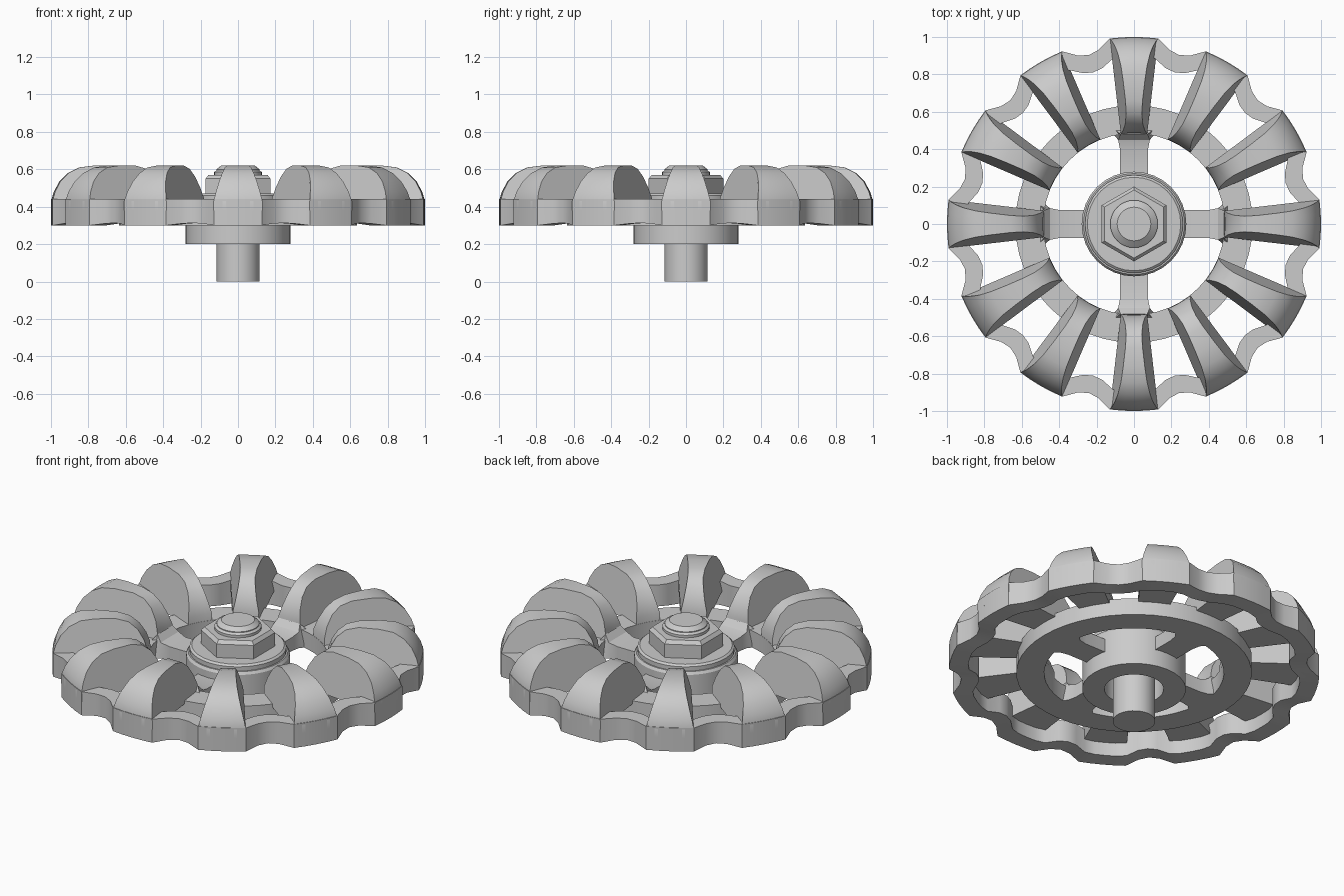
import bpy, bmesh
from math import sin, cos, pi, radians, sqrt

if "Cube" in bpy.data.objects:
    bpy.data.objects.remove(bpy.data.objects["Cube"])


def finish(name, bm, angle=30):
    bmesh.ops.recalc_face_normals(bm, faces=bm.faces)
    me = bpy.data.meshes.new(name)
    bm.to_mesh(me)
    bm.free()
    ob = bpy.data.objects.new(name, me)
    bpy.context.collection.objects.link(ob)
    bpy.ops.object.select_all(action='DESELECT')
    ob.select_set(True)
    bpy.context.view_layer.objects.active = ob
    bpy.ops.object.shade_smooth_by_angle(angle=radians(angle))
    return ob


def skin(name, loops, closed=False, cap=True, angle=30):
    """Join equal-length point loops; cap the ends or close the chain."""
    bm = bmesh.new()
    rows = [[bm.verts.new(p) for p in loop] for loop in loops]
    n = len(rows[0])
    for i in range(len(rows) if closed else len(rows) - 1):
        a, b = rows[i], rows[(i + 1) % len(rows)]
        for j in range(n):
            k = (j + 1) % n
            bm.faces.new((a[j], a[k], b[k], b[j]))
    if cap and not closed:
        bm.faces.new(rows[0])
        bm.faces.new(rows[-1])
    return finish(name, bm, angle)


def lathe(name, profile, sides=32, turn=0, closed=False):
    ring = [turn + 2 * pi * j / sides for j in range(sides)]
    return skin(name, [[(r * cos(t), r * sin(t), z) for t in ring] for r, z in profile], closed)


def spin_copies(ob, count):
    for i in range(1, count):
        c = ob.copy()
        c.name = f"{ob.name}_{i + 1}"
        c.rotation_euler.z = 2 * pi * i / count
        bpy.context.collection.objects.link(c)


# stem and its bevelled tip
lathe("stem", [(0.115, 0), (0.115, 0.6), (0.09, 0.62)])

# bored hub, washer and hex nut
lathe("hub", [(0.16, 0.2), (0.28, 0.2), (0.28, 0.42), (0.27, 0.435), (0.16, 0.435)], closed=True)
lathe("washer", [(0.25, 0.42), (0.262, 0.435), (0.262, 0.46), (0.25, 0.47)])
lathe("nut", [(0.2, 0.465), (0.2, 0.55), (0.182, 0.57)], 6, pi / 2)
lathe("nut_collar", [(0.127, 0.56), (0.127, 0.585), (0.115, 0.595)])

# inner ring
lathe("inner_ring", [(0.485, 0.3), (0.635, 0.3), (0.635, 0.4), (0.485, 0.4)], 48, closed=True)

# spokes, flared and rising where they meet the ring
spoke_path = [(0.25, 0.075, 0.38), (0.4, 0.075, 0.38), (0.45, 0.085, 0.395),
              (0.48, 0.11, 0.43), (0.5, 0.15, 0.40)]
spoke = skin("spoke", [[(x, -w, 0.3), (x, w, 0.3), (x, w * (0.65 if x > 0.47 else 1), z),
                        (x, -w * (0.65 if x > 0.47 else 1), z)] for x, w, z in spoke_path])
spin_copies(spoke, 4)

# scalloped outer rim: twelve lobes with shallow valleys
lobe = [(-7.4, 1, 0.89), (-3.7, 1, 0.9), (0, 1, 0.9), (3.7, 1, 0.9), (7.4, 1, 0.89),
        (11.5, 0.95, 0.85), (15, 0.935, 0.84), (18.5, 0.95, 0.85)]
sections = []
for i in range(12):
    for deg, ro, ri in lobe:
        t = radians(30 * i + deg)
        low = 0.3 + (1 - ro) * 0.2
        sections.append([(r * cos(t), r * sin(t), z) for r, z in
                         ((ri, low), (ro, low), (ro, 0.44), (ri, 0.44))])
skin("outer_rim", sections, closed=True)

# arched finger grips bridging the ring and the rim
arch = [(0.485, 0.38), (0.487, 0.44), (0.505, 0.5), (0.54, 0.56), (0.59, 0.602), (0.66, 0.62),
        (0.77, 0.62), (0.85, 0.61), (0.91, 0.58), (0.955, 0.535), (0.985, 0.48), (1, 0.43), (1, 0.38)]
slices = []
for u in (-1, -0.5, 0, 0.5, 1):
    row = []
    for r, z in arch:
        half = 0.07 + 0.06 * (r - 0.485) / 0.515 - 0.045 * max(0, z - 0.44) / 0.18
        y = u * half
        row.append((sqrt(r * r - y * y), y, z))
    slices.append(row)
grip = skin("finger_grip", slices)
spin_copies(grip, 12)
